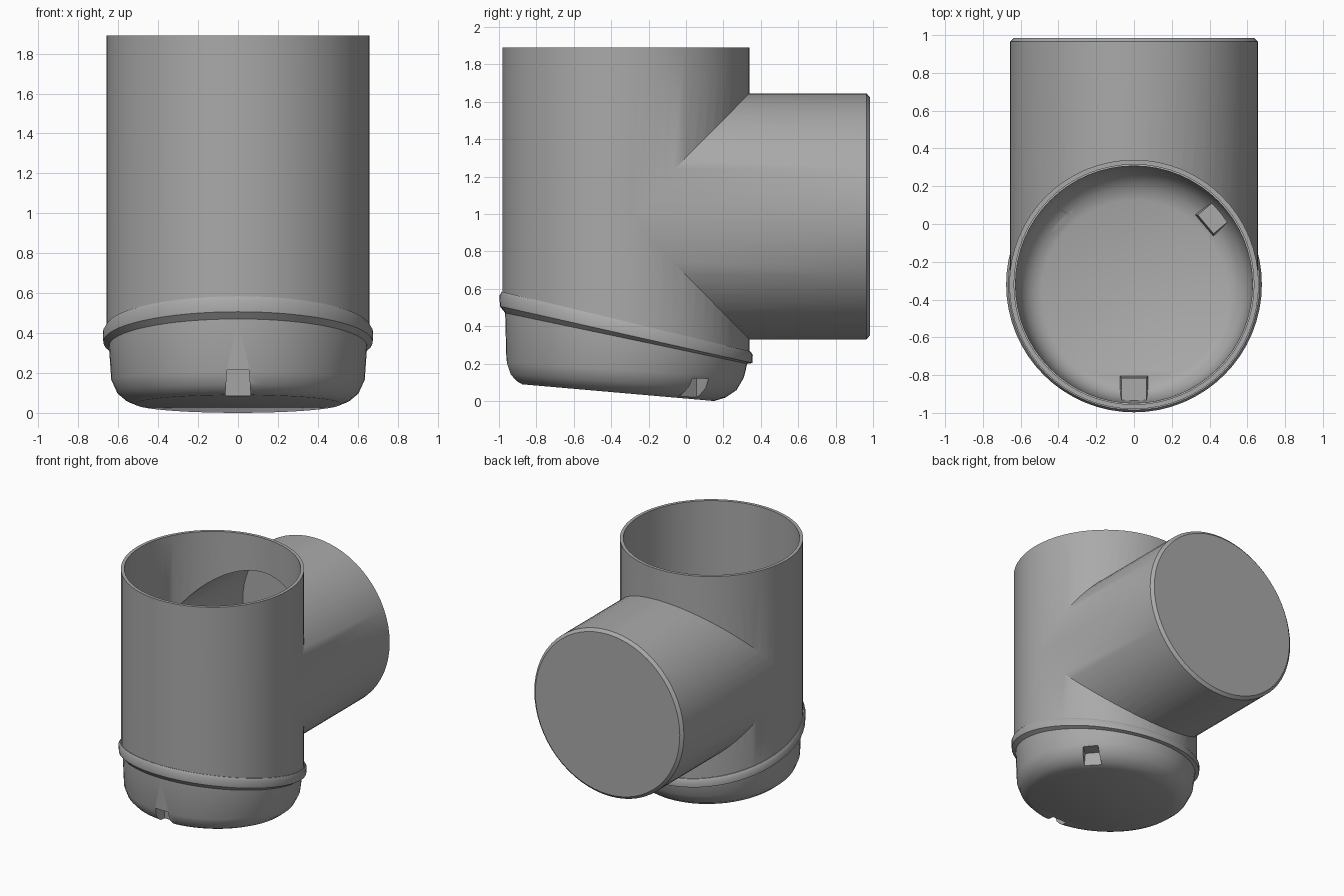
import bpy, bmesh
from math import sin, cos, pi, radians
from mathutils import Matrix

if "Cube" in bpy.data.objects:
    bpy.data.objects.remove(bpy.data.objects["Cube"])

AXIS_Y = -0.32      # main pipe axis
BRANCH_Z = 0.9875   # side branch axis height
SEG = 64

grey = bpy.data.materials.new("grey plastic")
grey.use_nodes = True
colour = (0.4, 0.4, 0.4, 1)
grey.diffuse_color = colour
grey.node_tree.nodes["Principled BSDF"].inputs["Base Color"].default_value = colour


def make(name, bm):
    bmesh.ops.recalc_face_normals(bm, faces=bm.faces)
    mesh = bpy.data.meshes.new(name)
    bm.to_mesh(mesh)
    bm.free()
    mesh.materials.append(grey)
    ob = bpy.data.objects.new(name, mesh)
    bpy.context.collection.objects.link(ob)
    return ob


def solid(name, rings, matrix=None):
    """Closed solid from slanted rings: (radius, centre y, centre z, slope)."""
    bm = bmesh.new()
    loops = []
    for r, cy, cz, slope in rings:
        angles = [2 * pi * i / SEG for i in range(SEG)]
        loops.append([bm.verts.new((r * cos(a), cy + r * sin(a), cz + slope * r * sin(a)))
                      for a in angles])
    for low, high in zip(loops, loops[1:]):
        for i in range(SEG):
            j = (i + 1) % SEG
            bm.faces.new((low[i], low[j], high[j], high[i]))
    bm.faces.new(loops[0])
    bm.faces.new(loops[-1])
    if matrix:
        bm.transform(matrix)
    return make(name, bm)


def boolean(target, cutter, operation):
    mod = target.modifiers.new("boolean", "BOOLEAN")
    mod.object, mod.operation, mod.solver = cutter, operation, "EXACT"
    bpy.context.view_layer.objects.active = target
    bpy.ops.object.modifier_apply(modifier=mod.name)
    bpy.data.objects.remove(cutter)


def block(name, angle, r_in, r_out, width, z_low, z_high, taper):
    """Tapered block placed radially around the main pipe axis."""
    bm = bmesh.new()
    bmesh.ops.create_cube(bm, size=1)
    for v in bm.verts:
        top = v.co.z > 0
        shrink = taper if top else 0
        v.co.x = r_out if v.co.x > 0 else r_in + shrink
        v.co.y *= width - 2 * shrink
        v.co.z = z_high if top else z_low
    bm.transform(Matrix.Translation((0, AXIS_Y, 0)) @ Matrix.Rotation(angle, 4, "Z"))
    return make(name, bm)


# Main pipe with side branch, hollowed through
lay_back = Matrix.Translation((0, 0, BRANCH_Z)) @ Matrix.Rotation(-pi / 2, 4, "X")
body = solid("pipe_body", [(0.66, AXIS_Y, 0.39, -0.24), (0.66, AXIS_Y, 1.89, 0)])
branch = solid("branch", [(0.6575, 0, AXIS_Y, 0), (0.6575, 0, 0.965, 0),
                          (0.635, 0, 0.985, 0)], lay_back)
boolean(body, branch, "UNION")
boolean(body, solid("bore", [(0.635, AXIS_Y, 0, 0), (0.635, AXIS_Y, 2.1, 0)]), "DIFFERENCE")
boolean(body, solid("branch_bore", [(0.63, 0, AXIS_Y, 0), (0.63, 0, 0.96, 0)], lay_back),
        "DIFFERENCE")

# Slanted bottom cap with collar
cap = solid("bottom_cap", [
    (0.515, -0.365, 0.045, -0.087),
    (0.56, -0.35, 0.063, -0.08),
    (0.605, -0.335, 0.1, -0.07),
    (0.635, -0.325, 0.165, -0.06),
    (0.647, AXIS_Y, 0.335, -0.21),
    (0.675, AXIS_Y, 0.355, -0.225),
    (0.677, AXIS_Y, 0.405, -0.235),
    (0.665, AXIS_Y, 0.425, -0.24)])
cavity = solid("cap_cavity", [
    (0.49, -0.365, 0.075, -0.087),
    (0.54, -0.35, 0.095, -0.08),
    (0.58, -0.335, 0.13, -0.07),
    (0.61, -0.325, 0.19, -0.06),
    (0.625, AXIS_Y, 0.34, -0.21),
    (0.636, AXIS_Y, 0.7, -0.24)])

# Three notches around the foot, each with a raised pocket inside
notches = [(radians(-90), 0.215), (radians(40), 0.12), (radians(140), 0.12)]
for angle, top in notches:
    boolean(cavity, block("pocket", angle, 0.47, 0.8, 0.18, -0.1, top + 0.025, 0.025),
            "DIFFERENCE")
boolean(cap, cavity, "DIFFERENCE")
for angle, top in notches:
    boolean(cap, block("notch", angle, 0.5, 0.8, 0.15, -0.1, top, 0.02), "DIFFERENCE")

# Smooth walls, crisp edges
for ob in (body, cap):
    bpy.ops.object.select_all(action="DESELECT")
    ob.select_set(True)
    bpy.context.view_layer.objects.active = ob
    bpy.ops.object.shade_smooth_by_angle(angle=radians(35))
